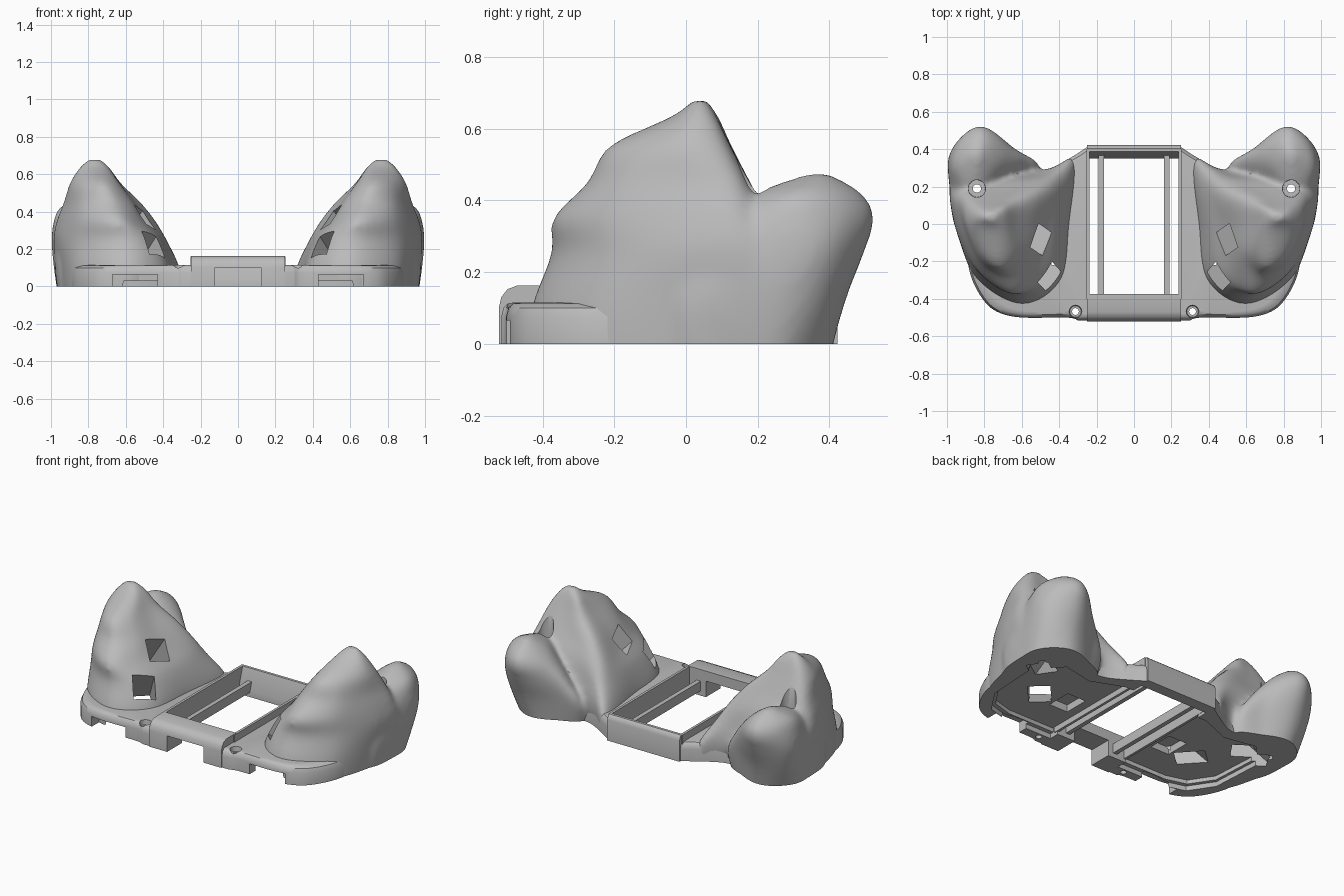
import bpy, bmesh
from mathutils import Vector, Matrix

cube = bpy.data.objects.get("Cube")
if cube:
    bpy.data.objects.remove(cube, do_unlink=True)

grey = bpy.data.materials.new("matte grey")
grey.use_nodes = True
grey.diffuse_color = (0.5, 0.5, 0.5, 1)
for node in grey.node_tree.nodes:
    if node.type == "BSDF_PRINCIPLED":
        node.inputs["Base Color"].default_value = grey.diffuse_color


def spline(points, steps, closed=False):
    """Smooth curve that passes through every point."""
    count = len(points)
    pick = lambda i: points[i % count if closed else max(0, min(count - 1, i))]
    curve = []
    for i in range(count if closed else count - 1):
        a, b, c, d = (pick(i + k) for k in (-1, 0, 1, 2))
        for s in range(steps):
            t = s / steps
            curve.append(b + (c - a) * t / 2 + (a * 2 - b * 5 + c * 4 - d) * t**2 / 2
                         + (b * 3 - a - c * 3 + d) * t**3 / 2)
    if not closed:
        curve.append(points[-1].copy())
    return curve


def loft(bm, rings):
    """Closed skin over a stack of matching rings."""
    rows = [[bm.verts.new(p) for p in ring] for ring in rings]
    for low, high in zip(rows, rows[1:]):
        for i in range(len(low)):
            j = (i + 1) % len(low)
            bm.faces.new((low[i], low[j], high[j], high[i]))
    bm.faces.new(rows[0][::-1])
    bm.faces.new(rows[-1])


def contour_stack(bm, levels):
    """Rounded body from rows of z followed by x, y pairs."""
    rings = []
    for z, *flat in levels:
        points = [Vector((x, y, z)) for x, y in zip(flat[::2], flat[1::2])]
        rings.append(spline(points, 8, closed=True))
    columns = [spline(list(column), 6) for column in zip(*rings)]
    loft(bm, list(zip(*columns)))


def finish(name, bm):
    bmesh.ops.recalc_face_normals(bm, faces=bm.faces)
    mesh = bpy.data.meshes.new(name)
    bm.to_mesh(mesh)
    bm.free()
    mesh.materials.append(grey)
    obj = bpy.data.objects.new(name, mesh)
    bpy.context.collection.objects.link(obj)
    return obj


def add_box(bm, low, high):
    low, high = Vector(low), Vector(high)
    bmesh.ops.create_cube(bm, size=1, matrix=Matrix.Translation((low + high) / 2)
                          @ Matrix.Diagonal((*(high - low), 1)))


def box(name, low, high):
    bm = bmesh.new()
    add_box(bm, low, high)
    return finish(name, bm)


def cone(name, x, y, z0, z1, r0, r1):
    bm = bmesh.new()
    bmesh.ops.create_cone(bm, cap_ends=True, segments=32, radius1=r0, radius2=r1,
                          depth=z1 - z0, matrix=Matrix.Translation((x, y, (z0 + z1) / 2)))
    return finish(name, bm)


def prism(name, outline, z0, z1, scale=1):
    bm = bmesh.new()
    cx = sum(p[0] for p in outline) / len(outline)
    loft(bm, [[Vector((cx + (x - cx) * scale, y * scale, z)) for x, y in outline]
              for z in (z0, z1)])
    return finish(name, bm)


def bar(name, profile):
    """Crosswise bar from a side profile of y, z pairs."""
    bm = bmesh.new()
    loft(bm, [[Vector((x, y, z)) for y, z in profile] for x in (-.25, .25)])
    return finish(name, bm)


def tunnel(name, mouth, axis, width):
    bm = bmesh.new()
    turn = Vector(axis).to_track_quat("Z", "Y").to_matrix().to_4x4()
    bmesh.ops.create_cube(bm, size=1, matrix=Matrix.Translation(mouth) @ turn
                          @ Matrix.Translation((0, 0, -0.23))
                          @ Matrix.Diagonal((width, width, 0.7, 1)))
    return finish(name, bm)


def modify(obj, kind, **settings):
    mod = obj.modifiers.new(kind.title(), kind)
    for key, value in settings.items():
        setattr(mod, key, value)
    bpy.context.view_layer.objects.active = obj
    bpy.ops.object.modifier_apply(modifier=mod.name)


def carve(obj, cutters):
    for cutter in cutters:
        modify(obj, "BOOLEAN", operation="DIFFERENCE", solver="EXACT", object=cutter)


def shade(obj):
    bpy.ops.object.select_all(action="DESELECT")
    obj.select_set(True)
    bpy.context.view_layer.objects.active = obj
    bpy.ops.object.shade_smooth_by_angle(angle=0.6)


# Grip: finger hill and palm lobe, blended together
hill = [
    (-.04, .31, .34, .345, 0, .39, -.3, .6, -.43, .84, -.3, .94, 0, .92, .22, .5, .25),
    (.1, .32, .34, .345, 0, .39, -.3, .6, -.43, .85, -.28, .955, .03, .93, .24, .48, .29),
    (.25, .395, .25, .4, -.02, .46, -.29, .63, -.375, .85, -.24, .97, .04, .94, .25, .55, .26),
    (.35, .45, .2, .475, -.02, .535, -.26, .65, -.37, .84, -.24, .955, .04, .93, .2, .62, .23),
    (.45, .53, .16, .55, -.02, .58, -.18, .68, -.275, .83, -.2, .92, .02, .905, .16, .7, .175),
    (.55, .635, .115, .63, 0, .645, -.14, .72, -.215, .82, -.15, .895, 0, .875, .11, .75, .125),
    (.635, .695, .085, .69, .02, .7, -.02, .74, -.04, .8, -.02, .845, .02, .83, .075, .76, .085),
    (.68, .74, .055, .735, .04, .745, .025, .765, .02, .79, .025, .805, .035, .79, .05, .765, .06),
]
lobe = [
    (-.04, .8, .4, .92, .32, .965, .2, .9, -.05, .52, .24, .66, .365),
    (.12, .81, .445, .95, .375, .985, .22, .91, -.05, .52, .28, .64, .385),
    (.25, .82, .495, .965, .41, .992, .26, .9, -.02, .6, .3, .66, .42),
    (.35, .825, .525, .95, .43, .98, .27, .87, .08, .68, .31, .7, .44),
    (.42, .825, .49, .92, .42, .95, .3, .85, .19, .75, .31, .75, .42),
    (.475, .83, .4, .85, .39, .86, .37, .84, .34, .82, .36, .82, .39),
]
bm = bmesh.new()
contour_stack(bm, hill)
contour_stack(bm, lobe)
grips = finish("grips", bm)
modify(grips, "REMESH", mode="VOXEL", voxel_size=0.015)
modify(grips, "SMOOTH", factor=0.5, iterations=10)

# Base plate: left half with a rounded upper edge
edge = [(.3, -.515), (.36, -.5), (.6, -.5), (.73, -.47), (.81, -.4), (.875, -.27), (.9, -.1),
        (.92, .1), (.8, .3), (.6, .28), (.46, .29), (.33, .36), (.24, .418)]
half = [Vector((0, -.515, 0)), *spline([Vector((x, y, 0)) for x, y in edge], 5),
        Vector((0, .418, 0))]
bm = bmesh.new()
loft(bm, [[Vector((p.x * s, p.y * s, z)) for p in half]
          for z, s in ((0, 1), (.075, 1), (.1, .988), (.112, .965), (.115, .935))])
base = finish("base_plate", bm)

# Cutters
recess = [(.2, -.44), (.58, -.44), (.72, -.4), (.82, -.25), (.84, .1), (.7, .24),
          (.5, .2), (.3, .28), (.2, .28)]
floor = box("floor_cutter", (-2, -2, -1), (2, 2, 0))
bay = box("bay_cutter", (-.125, -.6, -.1), (.125, -.3, .1))
opening = box("opening_cutter", (-.24, -.375, -1), (.24, .39, 1))
notch = box("notch_cutter", (.43, -.6, -.1), (.67, -.42, .065))
shared = [
    prism("outer_recess_cutter", recess, -.1, .03),
    prism("inner_recess_cutter", recess, -.1, .055, .94),
    box("pocket_cutter", (.31, -.22, -.1), (.44, -.06, .1)),
    tunnel("upper_tunnel_cutter", (.49, -.09, .38), (-.58, -.4, .7), .13),
    tunnel("lower_tunnel_cutter", (.455, -.28, .22), (-.46, -.5, .72), .13),
    cone("rear_screw_cutter", .84, .19, -.1, 1, .022, .022),
]
rear_sink = cone("rear_sink_cutter", .84, .19, .37, .7, .045, .05)
front_screw = cone("front_screw_cutter", .313, -.468, -.1, .3, .018, .018)
front_sink = cone("front_sink_cutter", .313, -.468, .085, .2, .03, .045)

carve(grips, [floor, *shared, rear_sink])
carve(base, [opening, bay, notch, *shared, front_screw, front_sink])

# Open the base along the middle so that the halves join cleanly
bm = bmesh.new()
bm.from_mesh(base.data)
middle = [f for f in bm.faces if all(abs(v.co.x) < 1e-4 for v in f.verts)]
bmesh.ops.delete(bm, geom=middle, context="FACES")
bm.to_mesh(base.data)
bm.free()
for obj in (grips, base):
    modify(obj, "MIRROR")

# Raised front bar with a rounded nose
front_bar = bar("front_bar", [(-.522, 0), (-.522, .1), (-.515, .13), (-.498, .152),
                              (-.47, .163), (-.375, .163), (-.375, 0)])
carve(front_bar, [bay])

# Window frame: back bar with a sloped inner face, and thin side lips
back_bar = bar("back_bar", [(.422, 0), (.422, .13), (.415, .15), (.405, .16), (.388, .16),
                            (.35, .04), (.35, 0)])
bm = bmesh.new()
for side in (-1, 1):
    add_box(bm, (side * .247 - .008, -.4, .02), (side * .247 + .008, .4, .16))
side_lips = finish("side_lips", bm)

# Rails across the window
bm = bmesh.new()
for side in (-1, 1):
    add_box(bm, (side * .175 - .014, -.38, .03), (side * .175 + .014, .39, .09))
rails = finish("rails", bm)

for cutter in [floor, bay, opening, notch, *shared, rear_sink, front_screw, front_sink]:
    bpy.data.objects.remove(cutter, do_unlink=True)
for obj in (grips, base, front_bar, back_bar):
    shade(obj)
